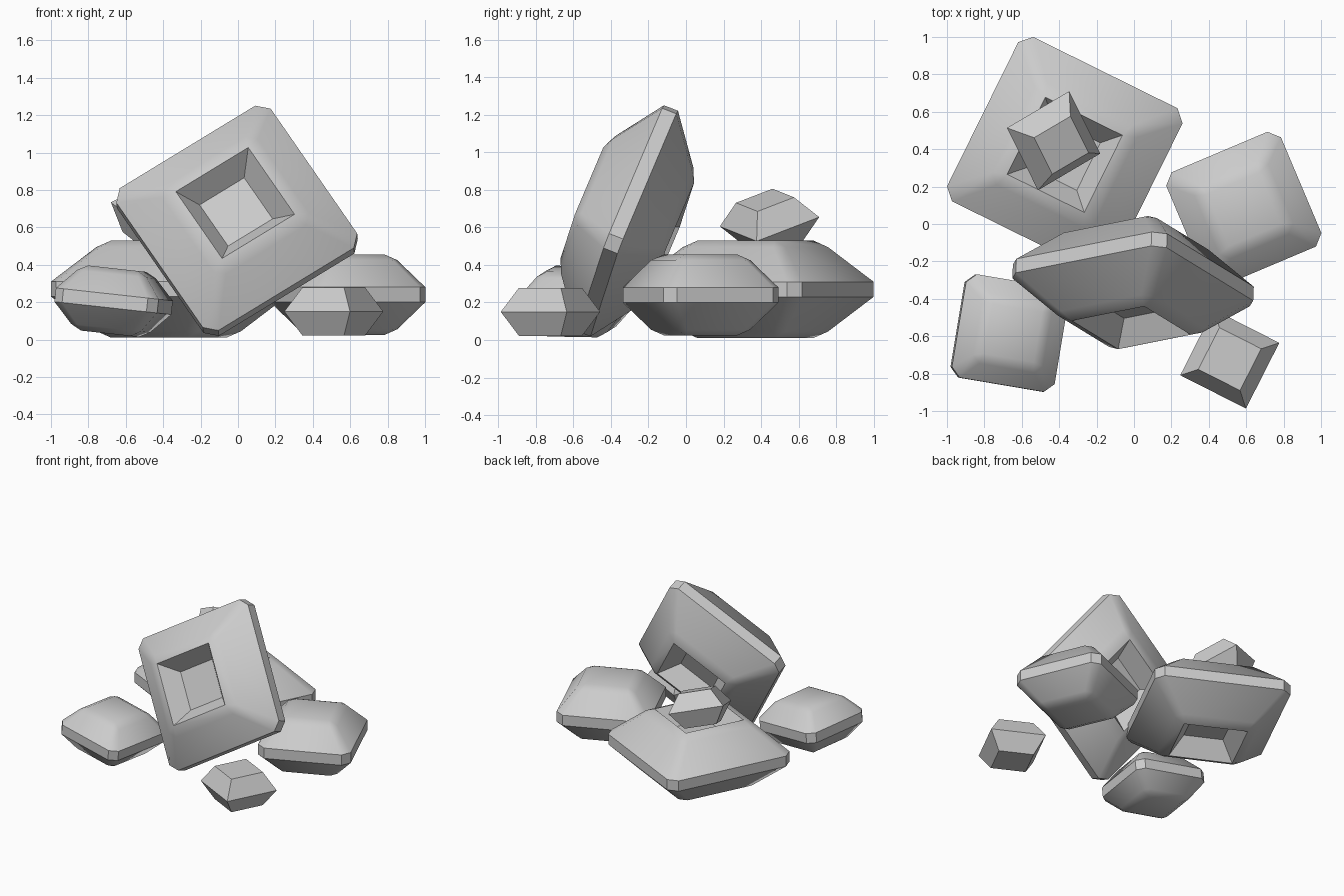
import bpy, bmesh, math
from mathutils import Vector, Matrix

if "Cube" in bpy.data.objects:
    bpy.data.objects.remove(bpy.data.objects["Cube"])


def ring(half, z, cut=0.0):
    """Square ring of points with optional clipped corners."""
    pts = []
    for sx in (-1, 1):
        for sy in (-1, 1):
            if cut:
                pts.append((sx * (half - cut), sy * half, z))
                pts.append((sx * half, sy * (half - cut), z))
            else:
                pts.append((sx * half, sy * half, z))
    return pts


def block(name, levels, centre, x_axis, normal, recess=None):
    """Mirrored convex block from (half, z, corner cut) levels, with optional pits."""
    bm = bmesh.new()
    for half, z, cut in levels:
        for s in ((-1, 1) if z else (1,)):
            for p in ring(half, z * s, cut):
                bm.verts.new(p)
    bmesh.ops.convex_hull(bm, input=bm.verts[:])
    bmesh.ops.dissolve_limit(bm, angle_limit=math.radians(1),
                             verts=bm.verts[:], edges=bm.edges[:])
    bmesh.ops.recalc_face_normals(bm, faces=bm.faces[:])
    if recess:
        caps = [f for f in bm.faces if abs(f.normal.z) > 0.99]
        bmesh.ops.inset_individual(bm, faces=caps, thickness=recess[0], depth=-recess[1])
    # orient so local z follows the normal and local x follows x_axis
    n = Vector(normal).normalized()
    u = Vector(x_axis)
    u = (u - n * u.dot(n)).normalized()
    v = n.cross(u)
    rot = Matrix((u, v, n)).transposed().to_4x4()
    mesh = bpy.data.meshes.new(name)
    bm.to_mesh(mesh)
    bm.free()
    ob = bpy.data.objects.new(name, mesh)
    ob.matrix_world = Matrix.Translation(centre) @ rot
    bpy.context.collection.objects.link(ob)
    bpy.ops.object.select_all(action='DESELECT')
    ob.select_set(True)
    bpy.context.view_layer.objects.active = ob
    bpy.ops.object.shade_smooth_by_angle(angle=math.radians(35))
    return ob


def heading(deg):
    a = math.radians(deg)
    return (math.cos(a), math.sin(a), 0)


# large blocks with a square pit on both faces
large = [(0.49, 0.04, 0.06), (0.305, 0.225, 0.05), (0.23, 0.26, 0)]
pit = (0.125, 0.13)
block("large_block_flat", large, (-0.37, 0.37, 0.27), heading(-26.3), (0, 0, 1), pit)
block("large_block_leaning", large, (-0.005, -0.313, 0.635),
      (0.842, 0.167, 0.513), (-0.039, -0.929, 0.367), pit)

# medium blocks with plain faces
block("medium_block_right",
      [(0.333, 0.04, 0.055), (0.215, 0.185, 0.045), (0.15, 0.215, 0)],
      (0.587, 0.078, 0.24), heading(22.9), (0, 0, 1))
block("medium_block_left",
      [(0.28, 0.037, 0.05), (0.19, 0.145, 0.04), (0.135, 0.175, 0)],
      (-0.665, -0.583, 0.205), heading(-9.5), (0.11, 0, 1))

# small sharp-edged blocks
block("small_block_front", [(0.197, 0, 0), (0.125, 0.128, 0)],
      (0.512, -0.722, 0.15), heading(-26.9), (0, 0, 1))
block("small_block_top", [(0.197, 0, 0), (0.115, 0.125, 0)],
      (-0.43, 0.445, 0.63), (0.34, 0.2, -0.08), (0.33, -0.19, 0.92))
